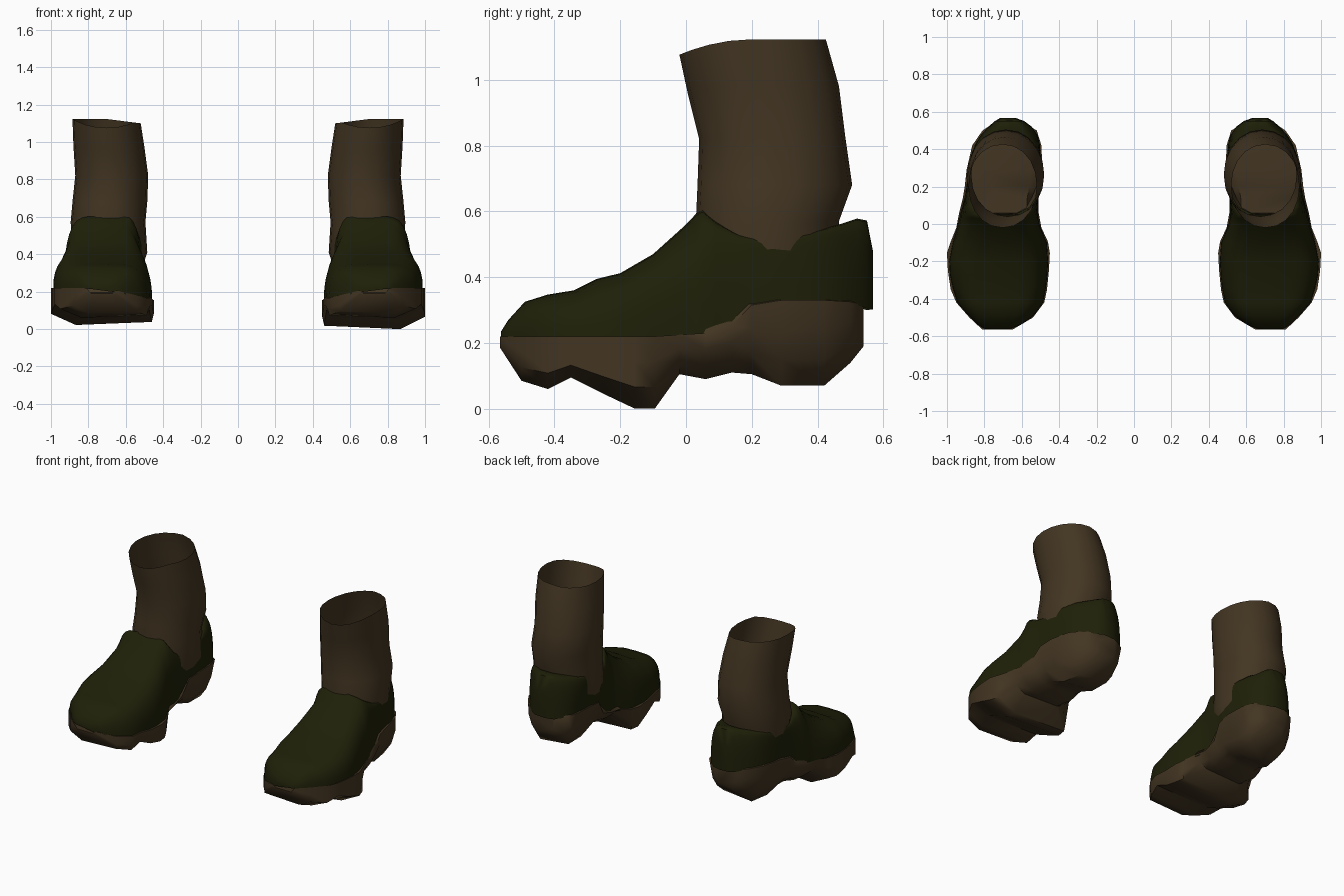
import bpy, bmesh, math

if "Cube" in bpy.data.objects:
    bpy.data.objects.remove(bpy.data.objects["Cube"], do_unlink=True)


def make_material(name, rgb):
    mat = bpy.data.materials.new(name)
    mat.use_nodes = True
    mat.diffuse_color = (*rgb, 1)
    bsdf = mat.node_tree.nodes["Principled BSDF"]
    bsdf.inputs["Base Color"].default_value = (*rgb, 1)
    bsdf.inputs["Roughness"].default_value = 0.9
    return mat


brown = make_material("worn brown", (0.056, 0.036, 0.016))
green = make_material("dark olive", (0.0135, 0.0145, 0.0025))


def loft(name, rings, mat, closed=True, caps=(), skip=None, angle=40):
    """Skin a list of rings; caps lists the rings to fill, skip(i, j) leaves a face out."""
    bm = bmesh.new()
    rows = [[bm.verts.new(p) for p in ring] for ring in rings]
    n = len(rows[0])
    for i in range(len(rows) - 1):
        for j in range(n if closed else n - 1):
            if skip and skip(i, j):
                continue
            k = (j + 1) % n
            bm.faces.new((rows[i][j], rows[i][k], rows[i + 1][k], rows[i + 1][j]))
    for c in caps:
        bm.faces.new(rows[c])
    bmesh.ops.remove_doubles(bm, verts=bm.verts, dist=0.0005)
    bmesh.ops.recalc_face_normals(bm, faces=bm.faces)
    mesh = bpy.data.meshes.new(name)
    bm.to_mesh(mesh)
    bm.free()
    mesh.materials.append(mat)
    obj = bpy.data.objects.new(name, mesh)
    bpy.context.collection.objects.link(obj)
    bpy.ops.object.select_all(action="DESELECT")
    obj.select_set(True)
    bpy.context.view_layer.objects.active = obj
    bpy.ops.object.shade_smooth_by_angle(angle=math.radians(angle))


# Sole stations: y, inner x, outer x, bottom z, top z
SOLE = [
    (-.565, .65, .81, .185, .22), (-.5, .54, .88, .085, .22),
    (-.42, .48, .95, .06, .22), (-.35, .465, .98, .095, .22),
    (-.25, .455, .995, .045, .22), (-.155, .45, 1.0, 0, .22),
    (-.095, .46, .98, 0, .22), (-.02, .495, .95, .105, .225),
    (.06, .51, .935, .09, .23), (.14, .51, .915, .11, .255),
    (.2, .50, .905, .105, .315), (.29, .49, .895, .07, .33),
    (.42, .495, .865, .07, .33), (.5, .52, .81, .14, .325),
    (.54, .585, .75, .19, .315),
]

# Upper stations: y, inner x, outer x, base z, top z, half width of the ankle opening
UPPER = [
    (-.562, .66, .80, .215, .235, 0), (-.54, .60, .84, .215, .27, 0),
    (-.49, .53, .89, .215, .325, 0), (-.42, .48, .95, .215, .347, 0),
    (-.34, .464, .975, .215, .36, 0), (-.27, .457, .99, .215, .395, 0),
    (-.2, .453, .994, .215, .412, 0), (-.1, .46, .975, .215, .47, 0),
    (0, .50, .947, .222, .56, 0), (.03, .505, .94, .225, .592, 0),
    (.05, .508, .937, .225, .605, .05),
    (.09, .508, .925, .235, .57, .13), (.16, .505, .908, .27, .53, .175),
    (.2, .50, .902, .31, .52, .185), (.26, .49, .895, .325, .512, .185),
    (.36, .492, .88, .325, .53, .165), (.43, .498, .853, .325, .55, .11),
    (.475, .51, .825, .325, .563, .04), (.52, .54, .785, .315, .578, 0),
    (.55, .58, .75, .305, .572, 0), (.568, .63, .72, .305, .48, 0),
]
STEPS = 9

# Ankle rings: height, front y, back y, inner x, outer x, dip of the front edge
ANKLE = [
    (.3, .05, .45, .52, .87, 0), (.41, .04, .455, .485, .88, 0),
    (.57, .03, .465, .495, .895, 0), (.68, .035, .505, .485, .885, 0),
    (.82, .04, .485, .48, .87, 0), (.98, .005, .465, .50, .88, .02),
    (1.123, -.02, .425, .52, .885, .047),
]


def inner_drop(y, width):
    """How much lower the seam sits on the inner side of the foot."""
    return (.12 if y < .15 else .03) * width


def sole_ring(side, station, low):
    y, x0, x1, zb, zt = station
    zb = max(zb, low)
    w, h = x1 - x0, zt - zb
    inner = max(zt - inner_drop(y, w), zb + .6 * h)
    # Square tread under the forefoot, rounded underside at arch and heel
    taper = 0 if y < -.05 else .09 * w
    bed = .335 if y > .05 else zt - .03
    pts = [(x1, zt), (x1 - .1 * taper, zb + .65 * h), (x1 - taper, zb + .3 * h),
           (x1 - .24 * w, zb), (x0 + .02 * w + 2 * taper, zb + .08 * h),
           (x0 + taper, zb + .3 * h), (x0, inner),
           (x0 + .15 * w, bed), (x1 - .15 * w, bed)]
    return [(side * x, y, z) for x, z in pts]


def upper_arch(side, station):
    y, x0, x1, zb, zt, opening = station
    # The ridge drifts from the middle of the toes to the ankle axis
    blend = min(1, max(0, (y + .2) / .25)) if y < .4 or opening else 0
    mid = (x0 + x1) / 2 * (1 - blend) + .69 * blend
    power = .47 if y < -.15 or y > 0 else .56
    arms = []
    for edge, direction in ((x0, -1), (x1, 1)):
        half = abs(edge - mid) - .006
        base, top = zb, zt
        if direction < 0:
            base -= inner_drop(y, x1 - x0)
            # Narrow dip in the collar on the inner side
            if opening:
                top -= .13 * math.exp(-((y - .13) / .04) ** 2)
        arm = []
        for k in range(STEPS):
            a = math.pi / 2 * k / (STEPS - 1)
            c, s = max(math.cos(a), 0) ** power, math.sin(a) ** .85
            x = mid + direction * (opening + (half - opening) * c)
            arm.append((side * x, y, base + (top - base) * s))
        arms.append(arm)
    return arms[0] + arms[1][::-1]


def ankle_ring(side, station, n=20):
    z, y0, y1, x0, x1, dip = station
    ring = []
    for k in range(n):
        a = 2 * math.pi * k / n
        c, s = (math.copysign(abs(f) ** .95, f) for f in (math.cos(a), math.sin(a)))
        ring.append((side * ((x0 + x1) / 2 + (x1 - x0) / 2 * c),
                     (y0 + y1) / 2 + (y1 - y0) / 2 * s,
                     z - dip * max(max(0, -s) ** 2, .5 * max(0, -c))))
    return ring


def over_opening(i, j):
    """Open the collar between stations that both clear the ankle."""
    return j == STEPS - 1 and UPPER[i][5] > 0 and UPPER[i + 1][5] > 0


# The two boots mirror each other; the right sole is worn a little thinner
for side, label, low in ((1, "left", 0), (-1, "right", .022)):
    loft(label + "_sole", [sole_ring(side, s, low) for s in SOLE], brown,
         caps=(0, -1), angle=50)
    loft(label + "_upper", [upper_arch(side, s) for s in UPPER], green,
         closed=False, caps=(0, -1), skip=over_opening, angle=60)
    loft(label + "_ankle_shaft", [ankle_ring(side, s) for s in ANKLE], brown, angle=60)
